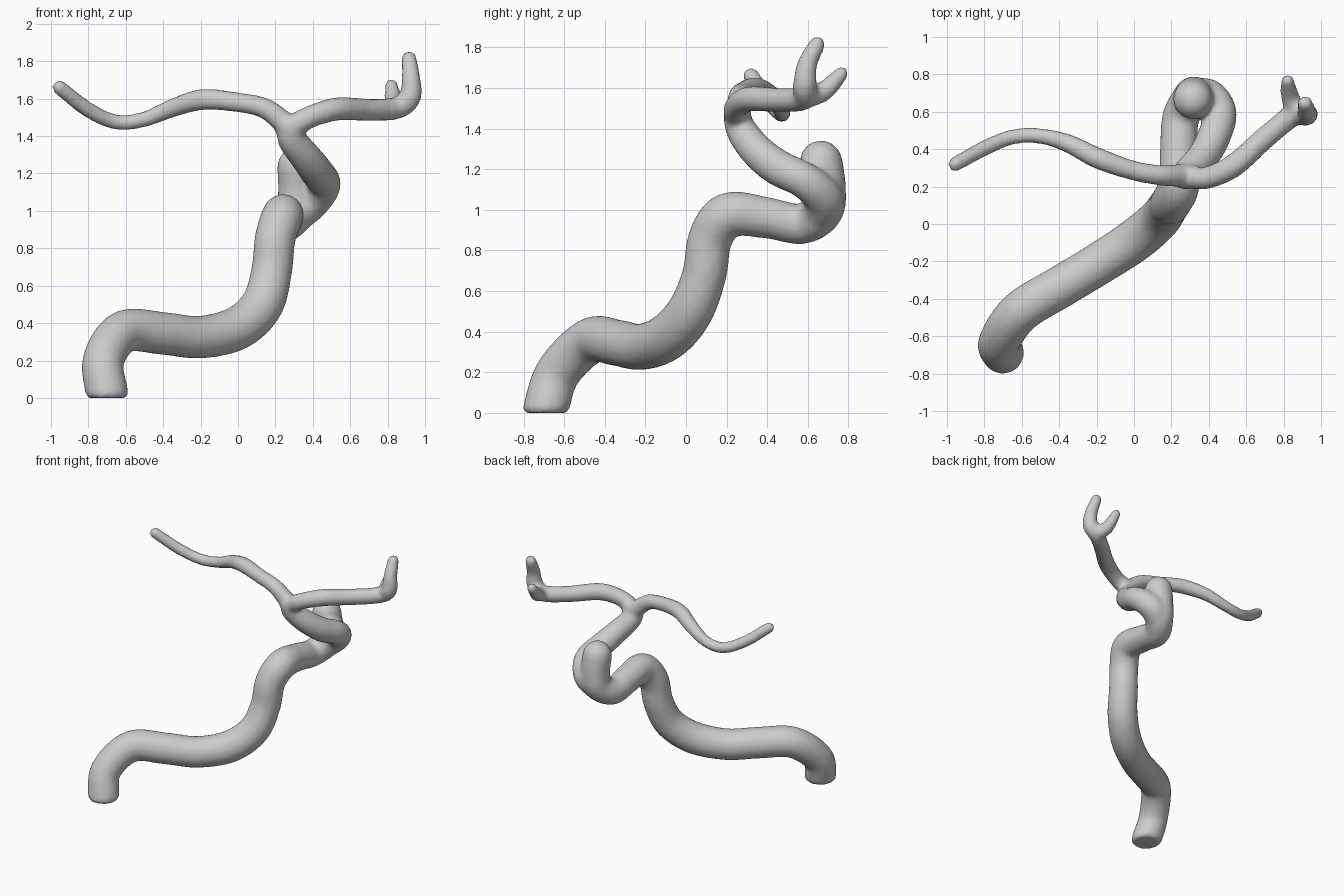
import bpy, bmesh, math
from mathutils import Vector

if "Cube" in bpy.data.objects:
    bpy.data.objects.remove(bpy.data.objects["Cube"])

SIDES = 16


def spline(points, steps=6):
    """Catmull-Rom through (x, y, z, radius) points."""
    p = [Vector(q) for q in points]
    p = [2 * p[0] - p[1]] + p + [2 * p[-1] - p[-2]]
    out = []
    for i in range(1, len(p) - 2):
        a, b, c, d = p[i - 1:i + 3]
        for s in range(steps):
            t = s / steps
            out.append(0.5 * (2 * b + (c - a) * t + (2 * a - 5 * b + 4 * c - d) * t * t
                              + (3 * b - a - 3 * c + d) * t ** 3))
    out.append(p[-2])
    return out


def tube(bm, points, flat_start=False):
    """Sweep a tapering circle along the path, with domed ends."""
    path = spline(points)
    n = len(path)
    rings = []
    for i, q in enumerate(path):
        tan = (path[min(i + 1, n - 1)].xyz - path[max(i - 1, 0)].xyz).normalized()
        rings.append((q.xyz, tan, q.w))

    def dome(end, sign):
        c, t, r = end
        return [(c + t * sign * r * math.sin(a), t, r * math.cos(a))
                for a in (0.4, 0.8, 1.15, 1.45)]
    if flat_start:
        c, t, r = rings[0]
        rings[0] = (c, Vector((0, 0, 1)), r)
        start = [(c - Vector((0, 0, 0.02)), Vector((0, 0, 1)), r * 0.88)]
    else:
        start = dome(rings[0], -1)[::-1]
    rings = start + rings + dome(rings[-1], 1)

    side = rings[0][1].orthogonal()
    prev = first = None
    for c, t, r in rings:
        side = (side - t * side.dot(t)).normalized()
        up = t.cross(side)
        ring = [bm.verts.new(c + r * (side * math.cos(a) + up * math.sin(a)))
                for a in (2 * math.pi * k / SIDES for k in range(SIDES))]
        if prev:
            for k in range(SIDES):
                j = (k + 1) % SIDES
                bm.faces.new((prev[k], prev[j], ring[j], ring[k]))
        else:
            first = ring
        prev = ring
    bm.faces.new(first[::-1])
    bm.faces.new(prev)


bm = bmesh.new()

# trunk, ending in a rounded stump
tube(bm, [(-.70, -.69, .02, .115), (-.72, -.63, .2, .112), (-.61, -.47, .355, .115),
          (-.4, -.34, .345, .115), (-.2, -.22, .325, .115), (0, -.09, .375, .118),
          (.13, .02, .50, .115), (.18, .09, .68, .11), (.20, .12, .86, .11),
          (.24, .21, .975, .112), (.24, .4, .96, .102), (.25, .57, .93, .1),
          (.31, .67, 1.0, .107), (.32, .68, 1.12, .107), (.315, .665, 1.235, .107)], True)

# branch looping forward from the stump
tube(bm, [(.29, .65, .97, .1), (.39, .68, 1.05, .1), (.46, .59, 1.14, .09),
          (.42, .45, 1.21, .09), (.36, .35, 1.29, .085), (.29, .28, 1.38, .078),
          (.275, .25, 1.45, .068)])

# left bough
tube(bm, [(.28, .26, 1.44, .065), (.15, .26, 1.545, .056), (0, .285, 1.58, .053),
          (-.19, .35, 1.595, .057), (-.35, .43, 1.55, .05), (-.5, .47, 1.49, .042),
          (-.65, .465, 1.475, .041), (-.8, .405, 1.54, .042), (-.955, .32, 1.66, .04)])

# right bough and upright twig
tube(bm, [(.28, .26, 1.44, .065), (.38, .245, 1.50, .06), (.53, .31, 1.545, .063),
          (.7, .46, 1.54, .06), (.85, .58, 1.55, .06), (.92, .585, 1.61, .06),
          (.925, .595, 1.71, .05), (.915, .645, 1.815, .041)])

# side twig
tube(bm, [(.87, .59, 1.555, .055), (.835, .68, 1.585, .05), (.82, .765, 1.67, .036)])

mesh = bpy.data.meshes.new("bare_branch")
bm.to_mesh(mesh)
bm.free()
branch = bpy.data.objects.new("bare_branch", mesh)
bpy.context.collection.objects.link(branch)

# fuse all limbs into one soft skin
fuse = branch.modifiers.new("fuse", 'REMESH')
fuse.mode = 'VOXEL'
fuse.voxel_size = 0.016
fuse.use_smooth_shade = True
soften = branch.modifiers.new("soften", 'SMOOTH')
soften.factor = 0.5
soften.iterations = 5
